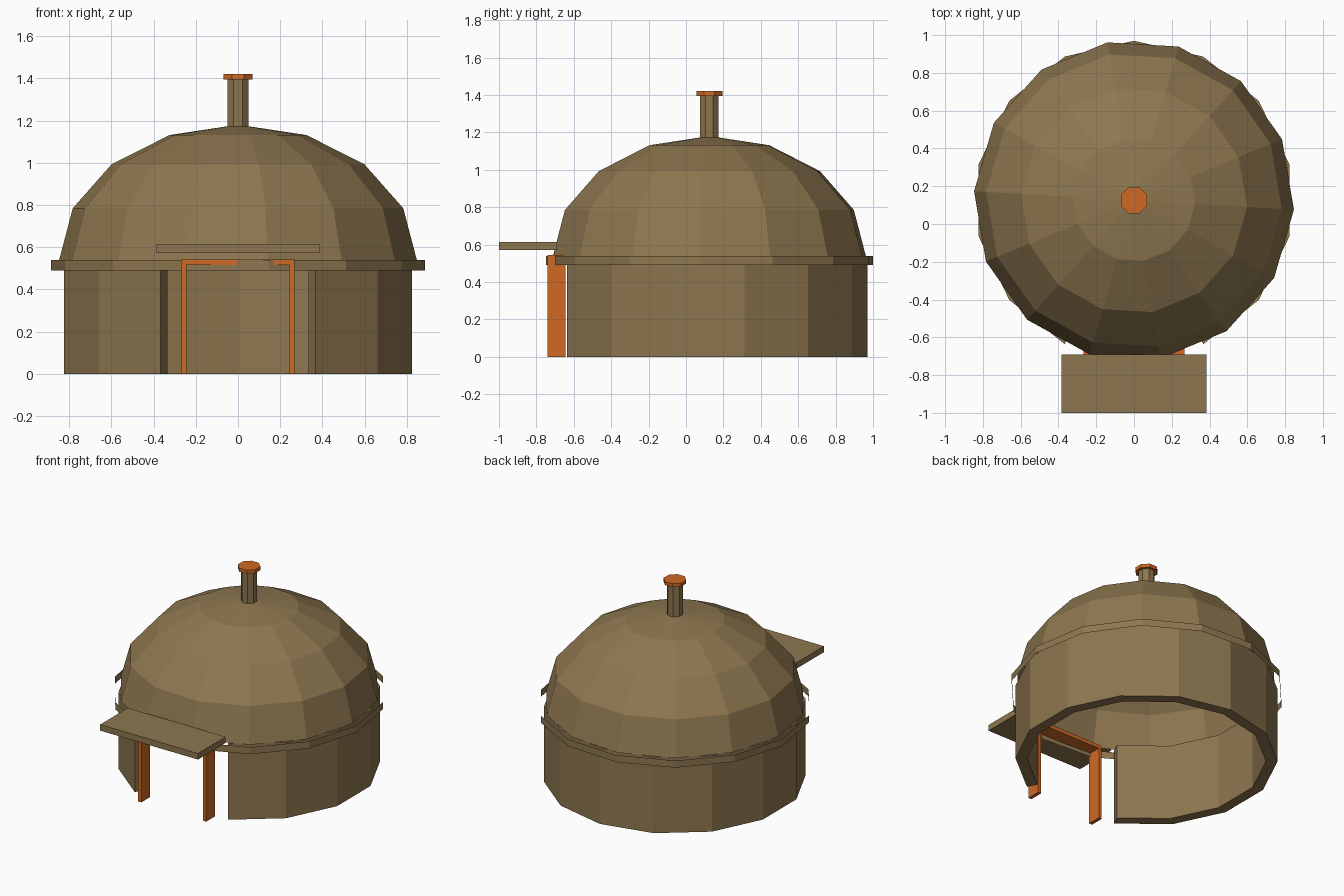
import bpy, bmesh, math

if "Cube" in bpy.data.objects:
    bpy.data.objects.remove(bpy.data.objects["Cube"])

CY = 0.125                      # centre of the round hut along y
SIDES = 14
STEP = 2 * math.pi / SIDES
TURN = math.radians(-3.3)       # twist of the dome and rim


def material(name, rgb):
    m = bpy.data.materials.new(name)
    m.diffuse_color = (*rgb, 1)
    m.use_nodes = True
    m.node_tree.nodes["Principled BSDF"].inputs["Base Color"].default_value = m.diffuse_color
    return m


CLAY = material("clay_brown", (0.27, 0.183, 0.079))
ORANGE = material("orange_trim", (0.62, 0.142, 0.018))


def finish(name, bm, mat, recalc=True):
    if recalc:
        bmesh.ops.recalc_face_normals(bm, faces=bm.faces)
    me = bpy.data.meshes.new(name)
    bm.to_mesh(me)
    bm.free()
    me.materials.append(mat)
    ob = bpy.data.objects.new(name, me)
    bpy.context.collection.objects.link(ob)
    return ob


def box(name, x, y, z, mat):
    bm = bmesh.new()
    bmesh.ops.create_cube(bm, size=1)
    for v in bm.verts:
        v.co = [lo + (c + 0.5) * (hi - lo) for c, (lo, hi) in zip(v.co, (x, y, z))]
    return finish(name, bm, mat)


def ring(bm, r, z, angles):
    return [bm.verts.new((r * math.cos(a), CY + r * math.sin(a), z)) for a in angles]


def skin(bm, lower, upper, closed=True):
    n = len(lower)
    for i in range(n if closed else n - 1):
        j = (i + 1) % n
        bm.faces.new((lower[i], lower[j], upper[j], upper[i]))


def prism(name, r, z0, z1, mat):
    bm = bmesh.new()
    angles = [math.pi / 8 + i * math.pi / 4 for i in range(8)]
    a, b = ring(bm, r, z0, angles), ring(bm, r, z1, angles)
    skin(bm, a, b)
    bm.faces.new(a[::-1])
    bm.faces.new(b)
    return finish(name, bm, mat)


# Thick round wall, two segments left out at the front for the doorway
bm = bmesh.new()
arc = [-math.pi / 2 + STEP * (i + 1) for i in range(SIDES - 1)]
loops = [ring(bm, r, z, arc) for r, z in
         ((0.845, 0), (0.845, 0.54), (0.77, 0.54), (0.77, 0))]
for k in range(4):
    skin(bm, loops[k], loops[(k + 1) % 4], closed=False)
for end in (0, -1):
    bm.faces.new([lp[end] for lp in loops])
finish("wall", bm, CLAY)

# Open rim band around the foot of the dome
full = [TURN + STEP * i for i in range(SIDES)]
bm = bmesh.new()
skin(bm, ring(bm, 0.886, 0.49, full), ring(bm, 0.886, 0.54, full))
finish("rim_band", bm, CLAY, recalc=False)

# Faceted dome, open underneath
bm = bmesh.new()
levels = [ring(bm, 0.848 * math.cos(t), 0.54 + 0.64 * math.sin(t), full)
          for t in (k * math.pi / 8 for k in range(4))]
for lower, upper in zip(levels, levels[1:]):
    skin(bm, lower, upper)
tip = bm.verts.new((0, CY, 1.18))
for i in range(SIDES):
    bm.faces.new((levels[-1][i], levels[-1][(i + 1) % SIDES], tip))
finish("dome", bm, CLAY, recalc=False)

# Chimney and its cap
prism("chimney", 0.053, 1.16, 1.395, CLAY)
prism("chimney_cap", 0.075, 1.395, 1.42, ORANGE)

# Door frame
for side, s in (("left", -1), ("right", 1)):
    box(f"door_post_{side}", sorted((s * 0.243, s * 0.268)), (-0.74, -0.643), (0, 0.543), ORANGE)
box("door_header", (-0.243, 0.243), (-0.74, -0.643), (0.517, 0.543), ORANGE)

# Flat awning over the door
box("awning", (-0.385, 0.385), (-1.0, -0.69), (0.572, 0.615), CLAY)
